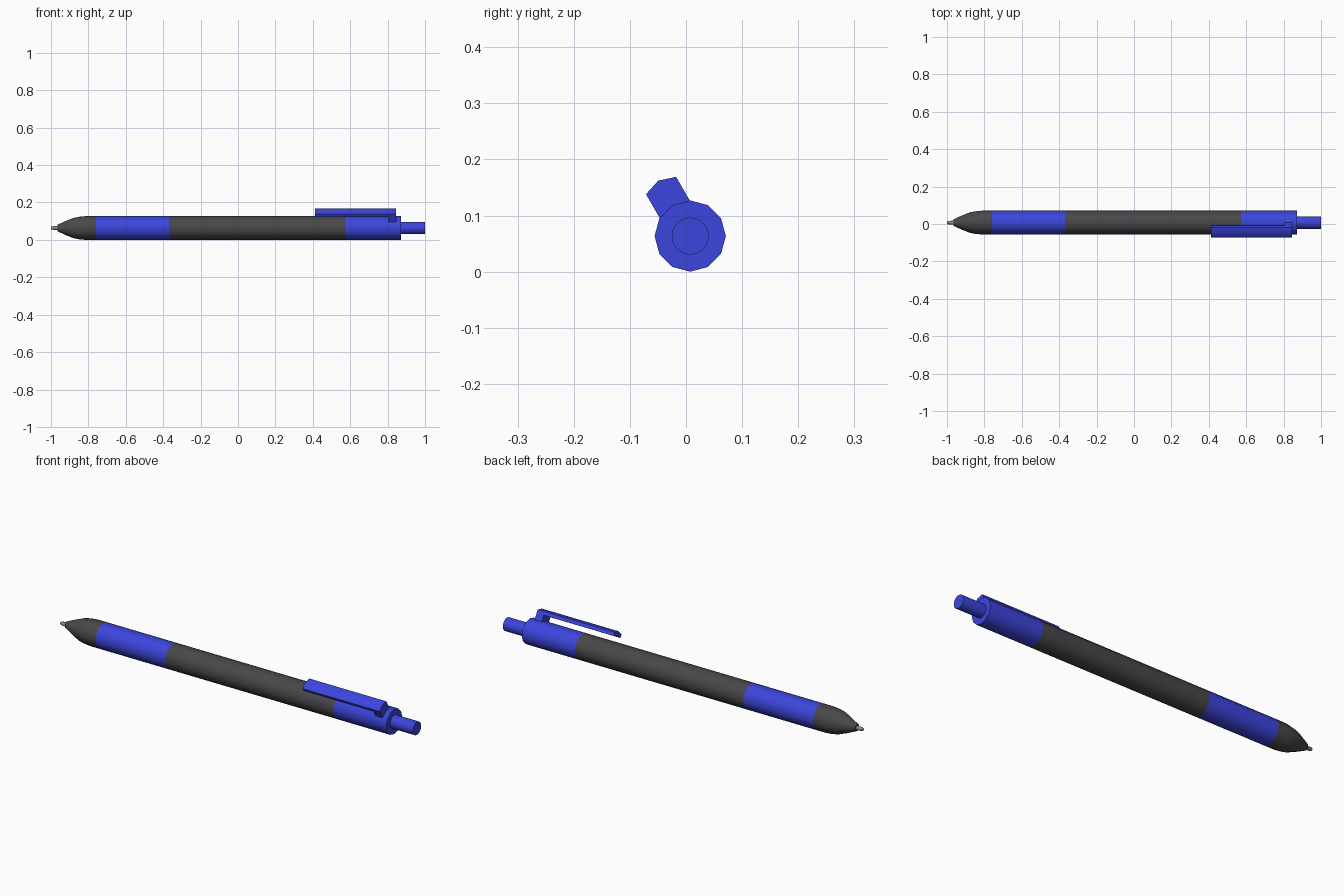
import bpy, bmesh, math
from mathutils import Vector

if "Cube" in bpy.data.objects:
    bpy.data.objects.remove(bpy.data.objects["Cube"])

CY, CZ = 0.0075, 0.0635   # barrel axis
R = 0.0635                # barrel radius


def material(name, rgb):
    m = bpy.data.materials.new(name)
    m.diffuse_color = (*rgb, 1)
    m.use_nodes = True
    m.node_tree.nodes["Principled BSDF"].inputs["Base Color"].default_value = m.diffuse_color
    return m


BLUE = material("blue_plastic", (0.045, 0.06, 0.72))
DARK = material("dark_rubber", (0.065, 0.065, 0.07))
METAL = material("metal", (0.25, 0.25, 0.25))


def finish(name, bm, mat, angle=40):
    bmesh.ops.recalc_face_normals(bm, faces=bm.faces)
    me = bpy.data.meshes.new(name)
    bm.to_mesh(me)
    bm.free()
    me.materials.append(mat)
    ob = bpy.data.objects.new(name, me)
    bpy.context.collection.objects.link(ob)
    bpy.ops.object.select_all(action='DESELECT')
    ob.select_set(True)
    bpy.context.view_layer.objects.active = ob
    bpy.ops.object.shade_smooth_by_angle(angle=math.radians(angle))
    return ob


def turned(name, profile, mat, n=12, caps=(True, True)):
    """Rings of n sides along x from (x, radius) pairs."""
    bm = bmesh.new()
    rings = [[bm.verts.new((x, CY + r * math.cos(2 * math.pi * i / n),
                            CZ + r * math.sin(2 * math.pi * i / n)))
              for i in range(n)] for x, r in profile]
    for a, b in zip(rings, rings[1:]):
        for i in range(n):
            j = (i + 1) % n
            bm.faces.new((a[i], a[j], b[j], b[i]))
    if caps[0]:
        bm.faces.new(rings[0])
    if caps[1]:
        bm.faces.new(rings[-1])
    return finish(name, bm, mat)


# Barrel, from writing tip to push button
turned("writing_tip", [(-1.0, 0.006), (-0.995, 0.009), (-0.955, 0.011)], METAL)
turned("nose_cone", [(-0.966, 0.017), (-0.92, 0.038), (-0.88, 0.054),
                     (-0.85, 0.060), (-0.815, R), (-0.76, R)], DARK, caps=(True, False))
turned("grip", [(-0.76, R), (-0.37, R)], BLUE, caps=(False, False))
turned("barrel", [(-0.37, R), (0.575, R)], DARK, caps=(False, False))
turned("rear_cap", [(0.575, R), (0.872, R)], BLUE, caps=(False, True))
turned("push_button", [(0.86, 0.033), (1.0, 0.033)], BLUE, n=24)

# Clip, leaning 30 degrees from the top towards the front
OUT = Vector((0, -0.5, math.sqrt(3) / 2))
SIDE = Vector((0, math.sqrt(3) / 2, 0.5))


def extruded(name, section, x0, x1, mat):
    """Section of (side, outward) points from the barrel axis, run along x."""
    bm = bmesh.new()
    ends = [[bm.verts.new(Vector((x, CY, CZ)) + SIDE * s + OUT * r)
             for s, r in section] for x in (x0, x1)]
    n = len(section)
    for i in range(n):
        j = (i + 1) % n
        bm.faces.new((ends[0][i], ends[0][j], ends[1][j], ends[1][i]))
    for e in ends:
        bm.faces.new(e)
    return finish(name, bm, mat)


W = 0.031
extruded("clip_bar", [(-W, 0.087), (-W, 0.104), (0, 0.114), (W, 0.104),
                      (W, 0.087), (0, 0.092)], 0.412, 0.845, BLUE)
extruded("clip_post", [(-W, 0.050), (-W, 0.088), (0, 0.094), (W, 0.088),
                       (W, 0.050)], 0.805, 0.845, BLUE)
